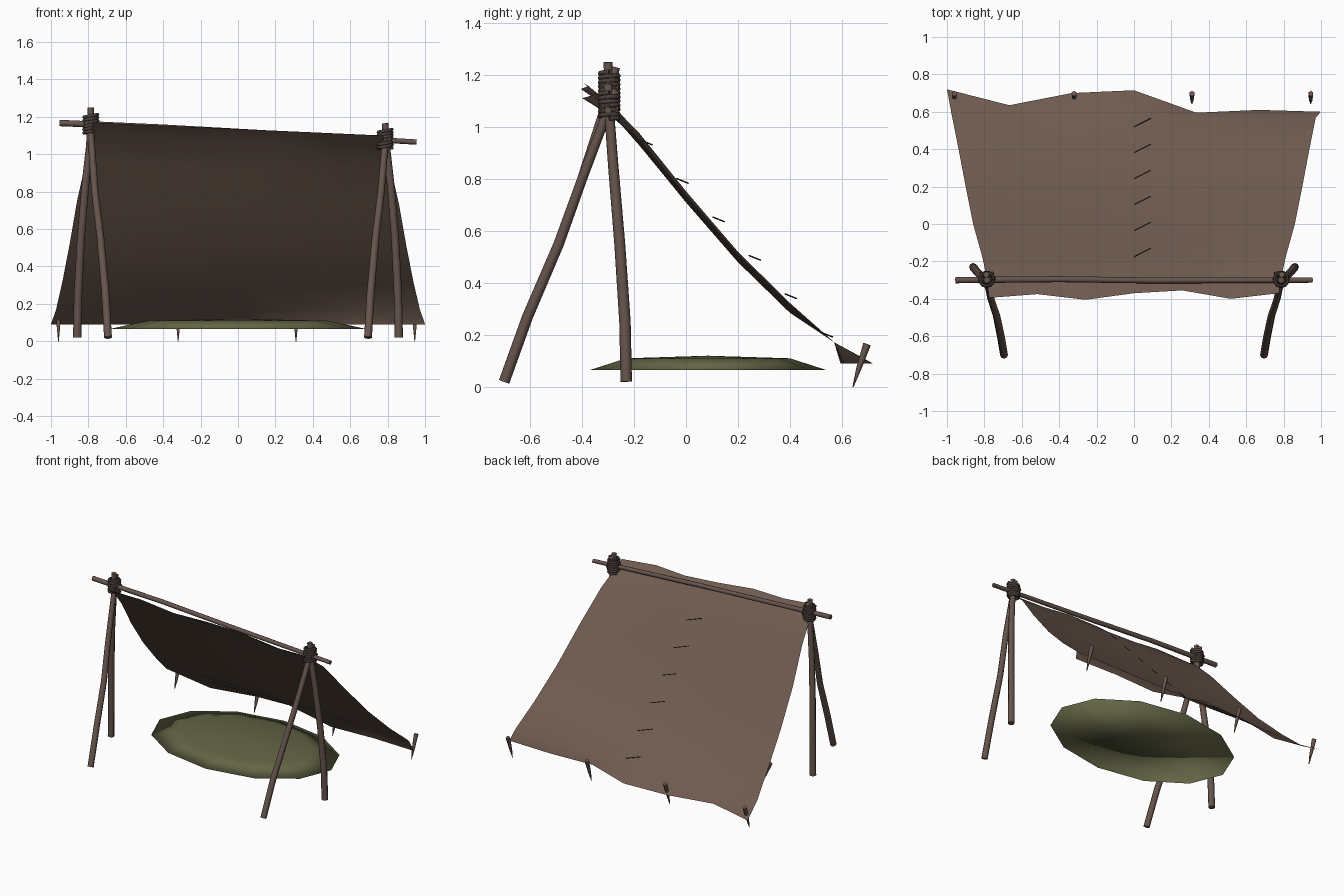
import bpy, bmesh, math
from mathutils import Vector

cube = bpy.data.objects.get("Cube")
if cube:
    bpy.data.objects.remove(cube)


def material(name, rgb):
    m = bpy.data.materials.new(name)
    m.use_nodes = True
    m.diffuse_color = (*rgb, 1)
    node = next(n for n in m.node_tree.nodes if n.type == 'BSDF_PRINCIPLED')
    node.inputs["Base Color"].default_value = (*rgb, 1)
    node.inputs["Roughness"].default_value = 0.9
    return m


BROWN = material("tarp brown", (0.16, 0.105, 0.08))
WOOD = material("wood brown", (0.135, 0.09, 0.074))
ROPE = material("rope dark brown", (0.07, 0.052, 0.044))
GREEN = material("mat green", (0.125, 0.13, 0.06))


def finish(name, bm, mat, angle=60):
    me = bpy.data.meshes.new(name)
    bm.to_mesh(me)
    bm.free()
    me.materials.append(mat)
    ob = bpy.data.objects.new(name, me)
    bpy.context.collection.objects.link(ob)
    bpy.ops.object.select_all(action='DESELECT')
    ob.select_set(True)
    bpy.context.view_layer.objects.active = ob
    bpy.ops.object.shade_smooth_by_angle(angle=math.radians(angle))
    return ob


def tube(name, points, radii, mat, sides=8):
    """Capped tube swept along points, with one radius per point."""
    pts = [Vector(p) for p in points]
    bm = bmesh.new()
    rings = []
    for i, p in enumerate(pts):
        d = (pts[min(i + 1, len(pts) - 1)] - pts[max(i - 1, 0)]).normalized()
        ref = Vector((1, 0, 0)) if abs(d.z) > 0.6 else Vector((0, 0, 1))
        u = d.cross(ref).normalized()
        v = d.cross(u)
        rings.append([bm.verts.new(p + radii[i] * (u * math.cos(a) + v * math.sin(a)))
                      for a in (math.tau * k / sides for k in range(sides))])
    for a, b in zip(rings, rings[1:]):
        for k in range(sides):
            n = (k + 1) % sides
            bm.faces.new((a[k], a[n], b[n], b[k]))
    bm.faces.new(rings[0])
    bm.faces.new(rings[-1])
    bmesh.ops.recalc_face_normals(bm, faces=bm.faces)
    return finish(name, bm, mat)


def lashing(name, centre, radius, height, turns, flat=False):
    """Rope wound round the upright, or round the crossbar when flat."""
    pts = []
    steps = turns * 10
    for i in range(steps + 1):
        a = math.tau * i / 10
        h = height * (i / steps - 0.5)
        c, s = radius * math.cos(a), radius * math.sin(a)
        offset = (h, c, s) if flat else (c, s, h + 0.1 * c)
        pts.append(Vector(centre) + Vector(offset))
    tube(name, pts, [0.009] * len(pts), ROPE, 6)


# Two-legged end frames, the right one taller
for name, s, top in (("right", -1, 1.25), ("left", 1, 1.165)):
    k = top - 1.25
    tube(name + "_back_leg",
         [(s * .86, -.23, .02), (s * .855, -.235, .25), (s * .84, -.255, .55),
          (s * .815, -.28, .85), (s * .793, -.295, 1.05), (s * .787, -.3, top)],
         [.022, .022, .021, .02, .019, .017], WOOD)
    tube(name + "_front_leg",
         [(s * .695, -.7, .02), (s * .71, -.61, .27), (s * .735, -.49, .55),
          (s * .765, -.4, .8), (s * .785, -.31, 1.08 + k / 2), (s * .79, -.27, top - .02)],
         [.021, .021, .02, .019, .018, .016], WOOD)
    bar_z = 1.125 - s * .04
    lashing(name + "_upright_lashing", (s * .787, -.295, bar_z - .005), .037, .1, 6)
    lashing(name + "_bar_lashing", (s * .787, -.295, bar_z - .005), .033, .06, 3, True)

# Crossbar resting on the frames
tube("crossbar", [(-.955, -.3, 1.167), (-.4, -.295, 1.143), (.1, -.302, 1.115), (.955, -.3, 1.065)],
     [.017, .016, .016, .014], WOOD)

# Sagging tarp: rows of (y, z, half width, sideways tilt), then uneven hems
ROWS = [(-.39, 1.135, .775, .035), (-.3, 1.075, .785, .025), (-.18, .965, .81, .012),
        (0, .745, .86, .008), (.2, .515, .9, .005), (.4, .32, .938, .003), (.57, .172, .972, 0),
        (.65, .09, 1, 0)]
TOP_HEM = [-.395, -.375, -.405, -.37, -.355, -.4, -.37]
LOW_HEM = [.72, .635, .7, .715, .595, .61, .6]
bm = bmesh.new()
grid = []
for r, (y, z, half, tilt) in enumerate(ROWS):
    row = []
    for c in range(7):
        t = c / 3 - 1
        yy = TOP_HEM[c] if r == 0 else LOW_HEM[c] if r == 7 else y
        sag = .035 * (1 - t * t) if 2 <= r <= 5 else 0
        row.append(bm.verts.new((half * t, yy, z - tilt * t - sag)))
    grid.append(row)
for a, b in zip(grid, grid[1:]):
    for c in range(6):
        bm.faces.new((a[c], b[c], b[c + 1], a[c + 1]))
finish("tarp", bm, BROWN, 80)

# Slanted stitches down the middle of the tarp
for i in range(6):
    y = -.175 + .139 * i
    z = .95 - .148 * i
    tube("stitch", [(0, y, z), (.09, y + .045, z - .018)], [.003, .003], ROPE, 4)

# Tapered ground stakes along the low hem
for x in (-.96, -.32, .31, .945):
    tube("stake", [(x, .643, 0), (x, .665, .07), (x, .697, .165)], [.002, .01, .015], WOOD, 6)

# Domed oval ground mat
bm = bmesh.new()
N = 12
loops = []
for rx, ry, z in ((.69, .455, .065), (.48, .315, .11)):
    loops.append([bm.verts.new((rx * math.cos(math.tau * k / N), .085 + ry * math.sin(math.tau * k / N), z))
                  for k in range(N)])
low = bm.verts.new((0, .085, .065))
high = bm.verts.new((0, .085, .12))
for k in range(N):
    n = (k + 1) % N
    bm.faces.new((loops[0][k], loops[0][n], loops[1][n], loops[1][k]))
    bm.faces.new((loops[1][k], loops[1][n], high))
    bm.faces.new((loops[0][n], loops[0][k], low))
finish("ground_mat", bm, GREEN, 180)
